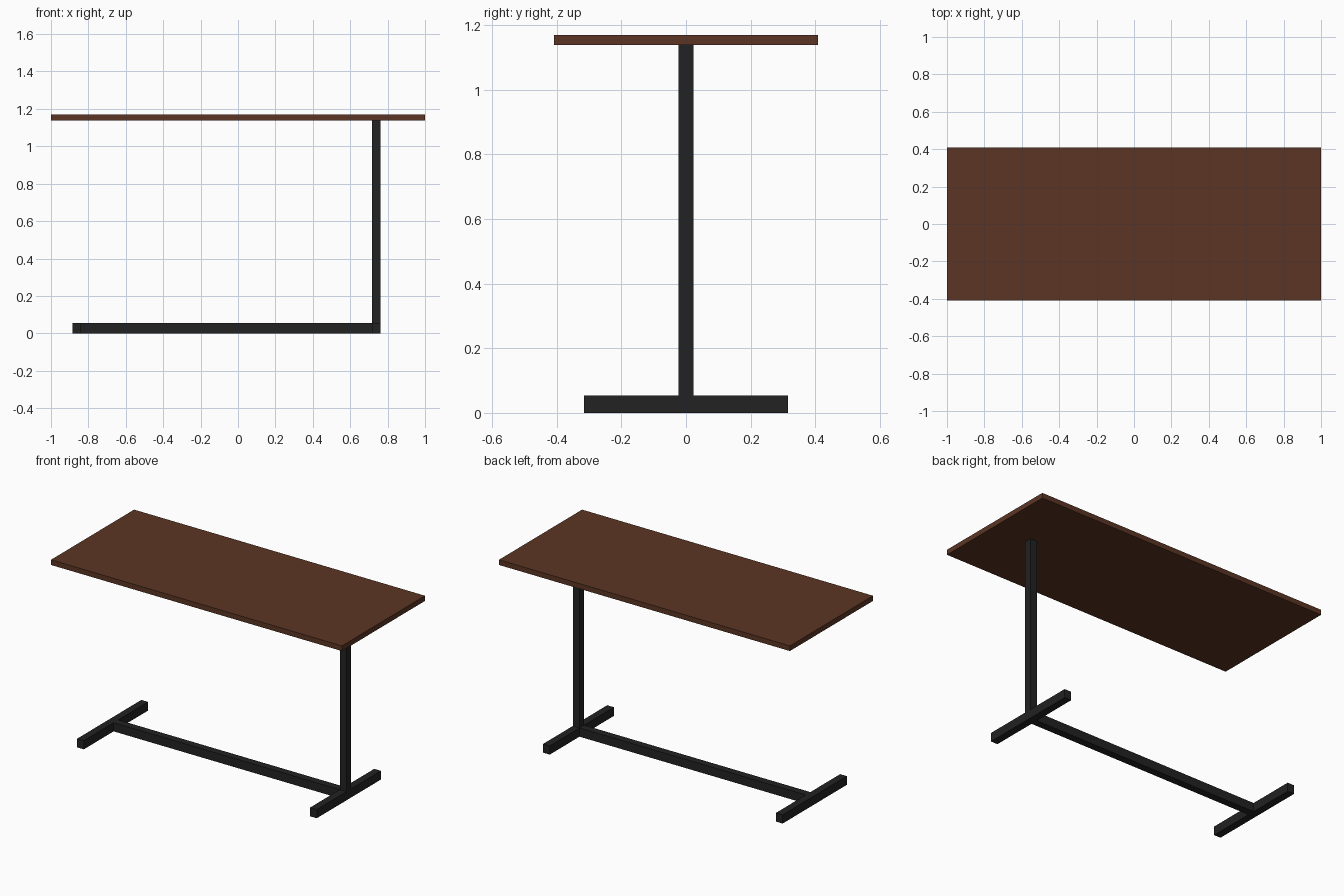
import bpy

if "Cube" in bpy.data.objects:
    bpy.data.objects.remove(bpy.data.objects["Cube"])


def material(name, rgb):
    m = bpy.data.materials.new(name)
    m.diffuse_color = (*rgb, 1.0)
    m.use_nodes = True
    m.node_tree.nodes["Principled BSDF"].inputs["Base Color"].default_value = m.diffuse_color
    return m


wood = material("dark_brown_wood", (0.105, 0.036, 0.0175))
metal = material("black_metal", (0.0160, 0.0160, 0.0165))


def box(name, lo, hi, mat):
    """Axis-aligned box between two corners."""
    bpy.ops.mesh.primitive_cube_add(size=1, location=[(a + b) / 2 for a, b in zip(lo, hi)])
    ob = bpy.context.object
    ob.name = name
    ob.scale = [b - a for a, b in zip(lo, hi)]
    bpy.ops.object.transform_apply(location=False, rotation=False, scale=True)
    ob.data.materials.append(mat)
    return ob


BAR = 0.046       # width of the metal tube
FOOT_H = 0.054    # height of the base bars
TOP_Z = 1.138     # underside of the table top
LEFT, RIGHT = -0.885, 0.716   # left edges of the two feet

# Table top
box("table_top", (-1, -0.408, TOP_Z), (1, 0.408, 1.17), wood)

# Cross feet
for name, x in (("left_foot", LEFT), ("right_foot", RIGHT)):
    box(name, (x, -0.315, 0), (x + BAR, 0.315, FOOT_H), metal)

# Floor beam joining the feet
box("floor_beam", (LEFT + BAR, -BAR / 2, 0), (RIGHT, BAR / 2, FOOT_H), metal)

# Single post at the right end
box("post", (RIGHT, -BAR / 2, FOOT_H), (RIGHT + BAR, BAR / 2, TOP_Z), metal)
